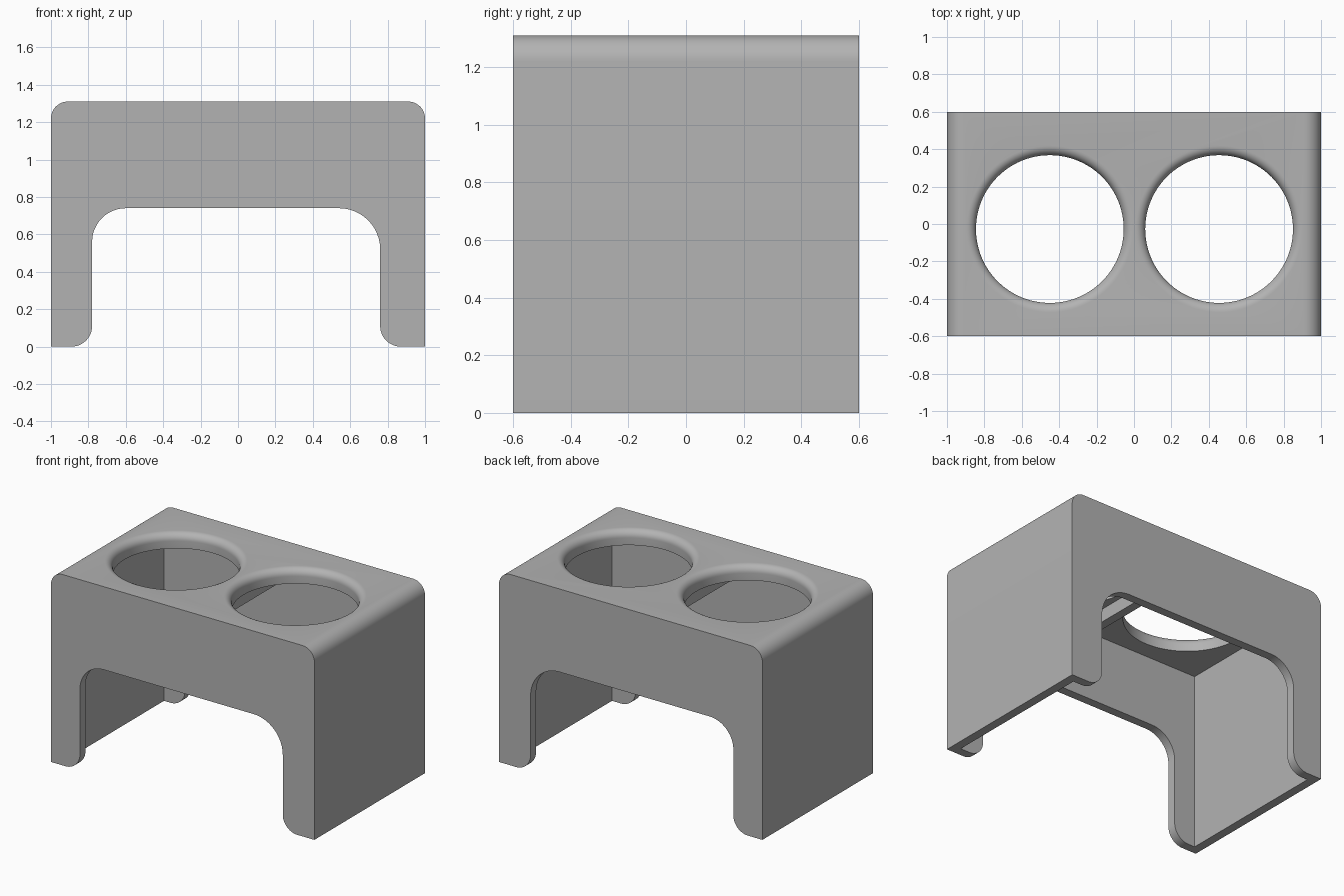
import bpy, bmesh, math
from mathutils import Vector

cube = bpy.data.objects.get("Cube")
if cube:
    bpy.data.objects.remove(cube, do_unlink=True)

TOP, HALF_Y, WALL, CEILING = 1.31, 0.6, 0.06, 1.21

grey = bpy.data.materials.new("plain grey")
grey.use_nodes = True
colour = (0.45, 0.45, 0.45, 1)
grey.diffuse_color = colour
grey.node_tree.nodes["Principled BSDF"].inputs["Base Color"].default_value = colour


def finish(name, bm):
    bmesh.ops.recalc_face_normals(bm, faces=bm.faces)
    mesh = bpy.data.meshes.new(name)
    bm.to_mesh(mesh)
    bm.free()
    mesh.materials.append(grey)
    obj = bpy.data.objects.new(name, mesh)
    bpy.context.collection.objects.link(obj)
    return obj


def arc(cx, cz, r, start, end, steps=12):
    angles = [math.radians(start + (end - start) * i / steps) for i in range(steps + 1)]
    return [(cx + r * math.cos(a), cz + r * math.sin(a)) for a in angles]


def extrude_profile(name, points, y0, y1):
    bm = bmesh.new()
    face = bm.faces.new([bm.verts.new((x, y0, z)) for x, z in points])
    ext = bmesh.ops.extrude_face_region(bm, geom=[face])
    moved = [v for v in ext["geom"] if isinstance(v, bmesh.types.BMVert)]
    bmesh.ops.translate(bm, verts=moved, vec=Vector((0, y1 - y0, 0)))
    return finish(name, bm)


def box(name, x0, x1, y0, y1, z0, z1):
    return extrude_profile(name, [(x0, z0), (x1, z0), (x1, z1), (x0, z1)], y0, y1)


def lathe(name, points, cx, cy, sides=96):
    bm = bmesh.new()
    rings = []
    for r, z in points:
        rings.append([bm.verts.new((cx + r * math.cos(math.tau * i / sides),
                                    cy + r * math.sin(math.tau * i / sides), z))
                      for i in range(sides)])
    for low, high in zip(rings, rings[1:]):
        for i in range(sides):
            j = (i + 1) % sides
            bm.faces.new((low[i], low[j], high[j], high[i]))
    bm.faces.new(rings[0])
    bm.faces.new(rings[-1])
    return finish(name, bm)


def cut(target, cutter):
    mod = target.modifiers.new("cut", 'BOOLEAN')
    mod.operation, mod.solver, mod.object = 'DIFFERENCE', 'EXACT', cutter
    bpy.context.view_layer.objects.active = target
    bpy.ops.object.modifier_apply(modifier=mod.name)
    bpy.data.objects.remove(cutter, do_unlink=True)


# Outer body with rounded upper side edges
r = 0.09
outline = [(-1, 0), (1, 0)] + arc(1 - r, TOP - r, r, 0, 90) + arc(r - 1, TOP - r, r, 90, 180)
stand = extrude_profile("stand_body", outline, -HALF_Y, HALF_Y)

# Hollow interior, open at the bottom
cut(stand, box("cavity", WALL - 1, 1 - WALL, WALL - HALF_Y, HALF_Y - WALL, -0.2, CEILING))

# Arched opening through front and back, with rounded feet
left, right, arch, foot, small, large = -0.78, 0.76, 0.74, 0.11, 0.18, 0.22
opening = ([(left - foot, -0.1)]
           + arc(left - foot, foot, foot, -90, 0)
           + arc(left + small, arch - small, small, 180, 90)
           + arc(right - large, arch - large, large, 90, 0)
           + arc(right + foot, foot, foot, 180, 270)
           + [(right + foot, -0.1)])
cut(stand, extrude_profile("opening", opening, -1, 1))

# Two round holes with softened rims
radius, rim = 0.395, 0.05
profile = ([(radius, 1.0)]
           + arc(radius + rim, TOP - rim, rim, 180, 90, 8)
           + [(radius + rim, TOP + 0.1)])
for cx in (-0.45, 0.455):
    cut(stand, lathe("hole", profile, cx, -0.027))

# Rib under the top, between the holes
rib = box("centre_rib", -0.03, 0.03, WALL - HALF_Y - 0.01, HALF_Y - WALL + 0.01, 1.12, CEILING + 0.01)

# Smooth rounded surfaces, keep corners crisp
for obj in (stand, rib):
    bpy.ops.object.select_all(action='DESELECT')
    obj.select_set(True)
    bpy.context.view_layer.objects.active = obj
    bpy.ops.object.shade_smooth_by_angle(angle=math.radians(30))
